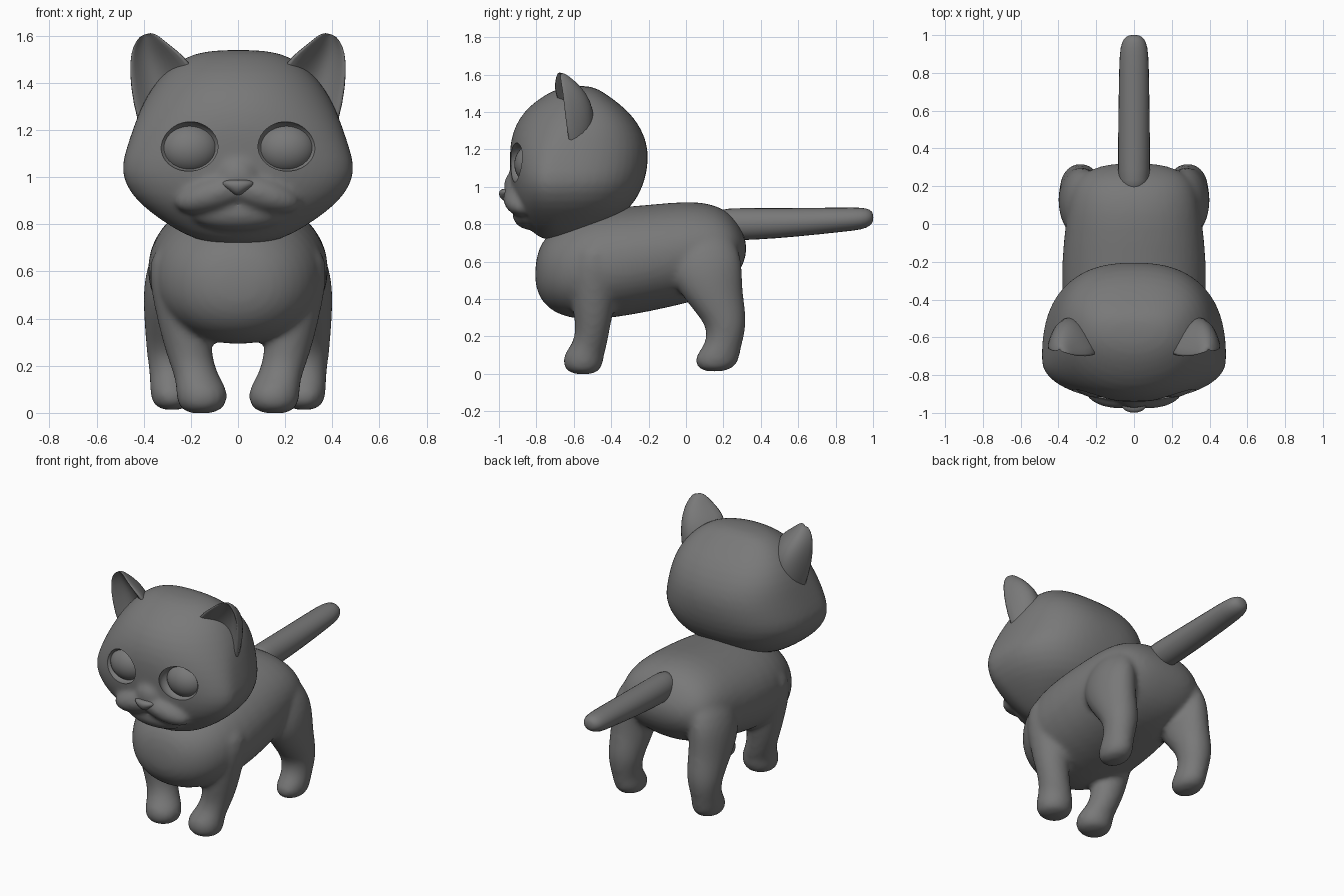
import bpy, bmesh
from math import sin, cos, pi
from mathutils import Vector

if "Cube" in bpy.data.objects:
    bpy.data.objects.remove(bpy.data.objects["Cube"])


def activate(ob, others=()):
    bpy.ops.object.select_all(action='DESELECT')
    for o in [ob, *others]:
        o.select_set(True)
    bpy.context.view_layer.objects.active = ob


def apply_mod(ob, kind, **props):
    activate(ob)
    m = ob.modifiers.new(kind.title(), kind)
    for k, v in props.items():
        setattr(m, k, v)
    bpy.ops.object.modifier_apply(modifier=m.name)


def smooth(ob):
    for p in ob.data.polygons:
        p.use_smooth = True


def fuse(ob, others, voxel, rounds):
    """Join overlapping parts and melt them into one skin."""
    activate(ob, others)
    bpy.ops.object.join()
    apply_mod(ob, 'REMESH', mode='VOXEL', voxel_size=voxel)
    apply_mod(ob, 'SMOOTH', factor=.5, iterations=rounds)
    smooth(ob)


def loft(name, rings, levels=1):
    """Skin closed rings of points, cap the ends and subdivide."""
    bm = bmesh.new()
    rows = [[bm.verts.new(p) for p in r] for r in rings]
    n = len(rows[0])
    for a, b in zip(rows, rows[1:]):
        for i in range(n):
            j = (i + 1) % n
            bm.faces.new((a[i], a[j], b[j], b[i]))
    bm.faces.new(rows[0])
    bm.faces.new(rows[-1])
    bmesh.ops.recalc_face_normals(bm, faces=bm.faces[:])
    me = bpy.data.meshes.new(name)
    bm.to_mesh(me)
    bm.free()
    ob = bpy.data.objects.new(name, me)
    bpy.context.collection.objects.link(ob)
    apply_mod(ob, 'SUBSURF', levels=levels)
    smooth(ob)
    return ob


def oval(n=20, e=2.0):
    """Unit superellipse points."""
    pts = []
    for i in range(n):
        c, s = cos(2 * pi * i / n), sin(2 * pi * i / n)
        r = (abs(c) ** e + abs(s) ** e) ** (-1 / e)
        pts.append((c * r, s * r))
    return pts


def ellipsoid(name, centre, radii, roll=0):
    bpy.ops.mesh.primitive_uv_sphere_add(segments=32, ring_count=20, location=centre,
                                         rotation=(0, roll, 0))
    ob = bpy.context.object
    ob.name = name
    ob.scale = radii
    smooth(ob)
    return ob


# Body: sections along y (y, bottom, top, half width)
trunk = [(-.807, .49, .57, .06), (-.79, .42, .67, .15), (-.745, .355, .74, .235),
         (-.67, .31, .80, .305), (-.56, .285, .86, .355), (-.4, .295, .89, .385),
         (-.2, .33, .905, .386), (0, .375, .925, .365), (.12, .41, .915, .35),
         (.21, .46, .88, .32), (.27, .52, .82, .27), (.308, .59, .75, .18),
         (.322, .64, .70, .08)]
body = loft("body", [[(w * c, y, (a + b) / 2 + (b - a) / 2 * s) for c, s in oval(24, 2.15)]
                     for y, a, b, w in trunk])

# Legs: sections along z (z, centre x, centre y, radius x, radius y), melted into the body
front = [(-.003, .155, -.55, .03, .03), (.006, .155, -.55, .075, .075),
         (.03, .153, -.552, .102, .10), (.07, .152, -.55, .112, .112),
         (.11, .157, -.543, .108, .108), (.155, .175, -.517, .097, .098),
         (.22, .20, -.50, .096, .09), (.32, .22, -.495, .108, .108),
         (.45, .24, -.495, .117, .124), (.58, .262, -.49, .122, .13), (.72, .265, -.47, .10, .12)]
hind = [(.012, .28, .15, .03, .035), (.022, .28, .155, .065, .08), (.045, .28, .16, .086, .108),
        (.08, .28, .165, .093, .122), (.12, .285, .18, .091, .112), (.17, .287, .205, .09, .10),
        (.25, .285, .217, .104, .106), (.33, .282, .185, .114, .138), (.42, .28, .14, .122, .168),
        (.52, .28, .11, .125, .195), (.62, .272, .11, .118, .192), (.72, .245, .10, .10, .16),
        (.80, .20, .10, .06, .10)]
legs = []
for s in (1, -1):
    for kind, rows in (("front_leg", front), ("hind_leg", hind)):
        legs.append(loft(kind, [[(s * (x + rx * c), y + ry * v, z) for c, v in oval(16)]
                                for z, x, y, rx, ry in rows]))
fuse(body, legs, .016, 7)
body.name = "body_and_legs"

# Tail: sections along y (y, centre z, half width, half height)
tail = [(.16, .80, .07, .075), (.22, .80, .087, .09), (.35, .80, .089, .089),
        (.6, .81, .086, .08), (.85, .825, .082, .067), (.94, .83, .076, .062),
        (.985, .835, .056, .047), (1.002, .835, .025, .022)]
loft("tail", [[(w * c, y, z + h * s) for c, s in oval(12)] for y, z, w, h in tail])

# Head: sections along z (z, half width, front y, back y, y of widest point)
skull = [(.715, .08, -.75, -.62, -.68), (.737, .19, -.80, -.57, -.69), (.79, .285, -.85, -.46, -.69),
         (.85, .372, -.895, -.34, -.70), (.92, .452, -.922, -.27, -.72), (1.02, .503, -.938, -.222, -.73),
         (1.12, .475, -.942, -.202, -.72), (1.22, .441, -.944, -.203, -.68),
         (1.32, .403, -.92, -.242, -.61), (1.41, .345, -.863, -.312, -.58),
         (1.48, .272, -.775, -.405, -.57), (1.525, .19, -.69, -.47, -.57),
         (1.54, .08, -.61, -.53, -.57)]
rings = []
for z, w, yf, yb, yc in skull:
    ring = []
    for (c, v), (c2, v2) in zip(oval(32, 2.05), oval(32, 2.65)):
        ring.append((w * c2, yc + (yb - yc) * v2, z) if v > 0 else (w * c, yc + (yc - yf) * v, z))
    rings.append(ring)
head = loft("head", rings)

# Muzzle lobes, chin and nose bridge melted into the head
parts = [ellipsoid("muzzle_lobe", (s * .08, -.872, .937), (.19, .105, .08), s * .3) for s in (1, -1)]
parts.append(ellipsoid("chin", (0, -.833, .855), (.21, .095, .085)))
parts.append(ellipsoid("nose_bridge", (0, -.885, 1.0), (.10, .09, .10)))
fuse(head, parts, .013, 12)

# Eye sockets and eyes
for side, s in (("right", 1), ("left", -1)):
    cutter = ellipsoid("socket_cutter", (s * .207, -.91, 1.13), (.13, .08, .105))
    apply_mod(head, 'BOOLEAN', operation='DIFFERENCE', object=cutter, solver='EXACT')
    bpy.data.objects.remove(cutter)
    ellipsoid(f"eye_{side}", (s * .204, -.818, 1.12), (.126, .10, .108))
activate(head)
bpy.ops.object.shade_smooth_by_angle(angle=.7)

# Nose: a rounded wedge, wide at the top
loft("nose", [[(w * c, -.955 + d * v, z) for c, v in oval(12)] for z, w, d in
              [(.922, .012, .02), (.94, .035, .04), (.96, .066, .048),
               (.978, .077, .045), (.99, .045, .03)]])

# Ears: cupped shells (inner x, inner z, outer x, outer z, inner y, outer y, depth)
ear = [(.16, 1.42, .385, 1.10, -.66, -.59, .12), (.20, 1.50, .437, 1.23, -.70, -.625, .175),
       (.25, 1.54, .463, 1.38, -.705, -.645, .17), (.30, 1.575, .464, 1.49, -.70, -.655, .12),
       (.335, 1.602, .45, 1.55, -.69, -.665, .07), (.36, 1.612, .425, 1.588, -.68, -.67, .035),
       (.38, 1.61, .41, 1.60, -.675, -.67, .02)]
for side, s in (("right", 1), ("left", -1)):
    rings = []
    for xi, zi, xo, zo, yi, yo, d in ear:
        a, b = Vector((s * xi, yi, zi)), Vector((s * xo, yo, zo))
        back = [a.lerp(b, i / 8) + Vector((0, d * max(0, sin(pi * i / 8)) ** .65, 0))
                for i in range(9)]
        inner = [a.lerp(b, .07 + .86 * i / 6) + Vector((0, .5 * d * sin(pi * i / 6) - .004, 0))
                 for i in range(6, -1, -1)]
        rings.append(back + inner)
    loft(f"ear_{side}", rings)

# Dark grey colour everywhere
grey = bpy.data.materials.new("dark_grey")
grey.diffuse_color = (.19, .19, .19, 1)
grey.use_nodes = True
grey.node_tree.nodes["Principled BSDF"].inputs["Base Color"].default_value = grey.diffuse_color
for ob in bpy.context.scene.objects:
    ob.data.materials.clear()
    ob.data.materials.append(grey)
